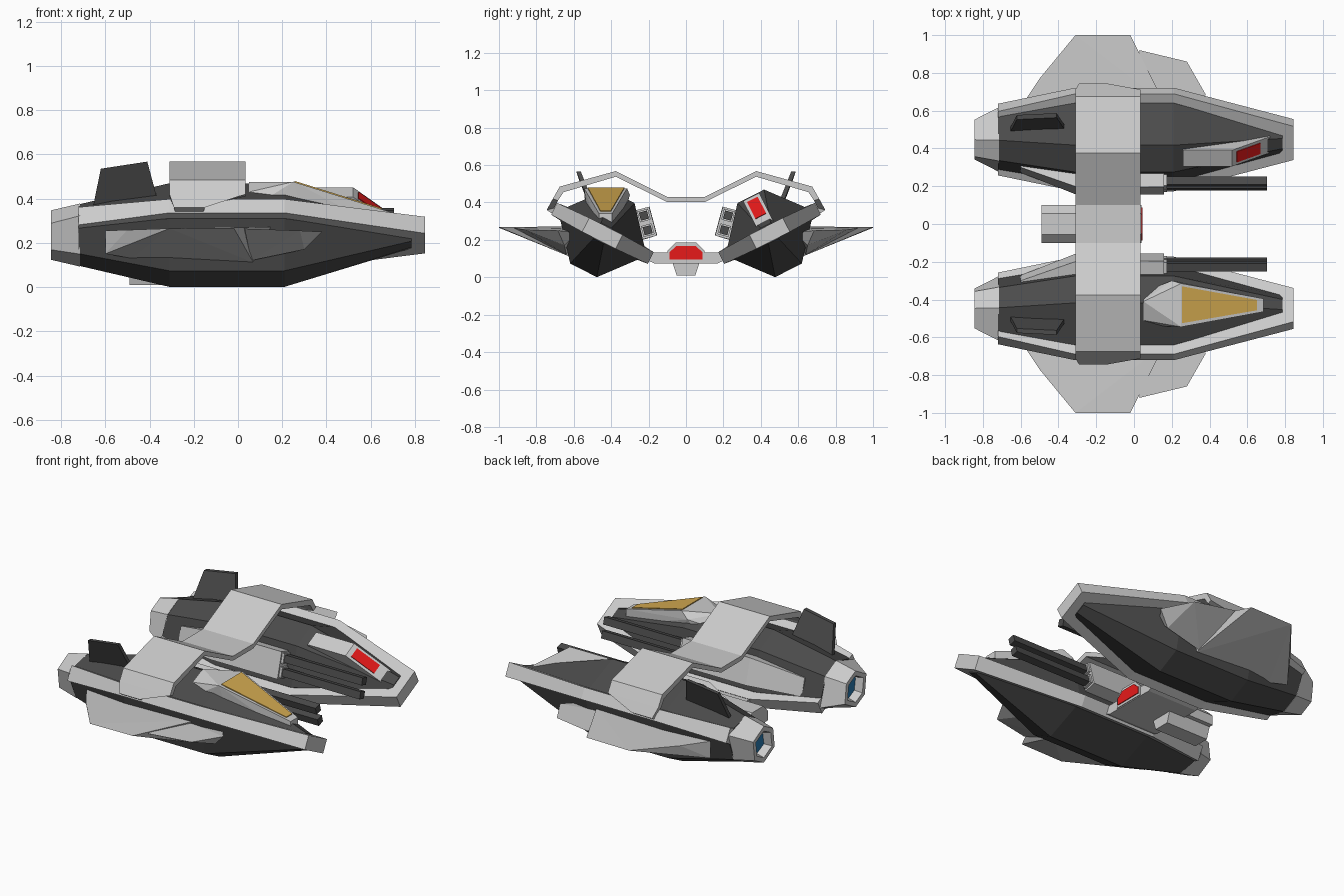
import bpy, bmesh
from math import sin, cos, radians

if "Cube" in bpy.data.objects:
    bpy.data.objects.remove(bpy.data.objects["Cube"])

C, S = cos(radians(27)), sin(radians(27))   # each hull is rolled 27 degrees
CY, CZ = 0.447, 0.235                       # hull axis


def material(name, rgb):
    m = bpy.data.materials.new(name)
    m.diffuse_color = (*rgb, 1)
    m.use_nodes = True
    m.node_tree.nodes["Principled BSDF"].inputs["Base Color"].default_value = m.diffuse_color
    return m


DARK = material("dark_plating", (0.07, 0.07, 0.07))
RED = material("red_lens", (0.8, 0.01, 0.01))
GOLD = material("gold_glass", (0.65, 0.4, 0.08))
BLUE = material("blue_glow", (0.02, 0.2, 0.45))


def finish(name, bm, mat):
    bmesh.ops.recalc_face_normals(bm, faces=bm.faces[:])
    me = bpy.data.meshes.new(name)
    bm.to_mesh(me)
    bm.free()
    ob = bpy.data.objects.new(name, me)
    bpy.context.collection.objects.link(ob)
    if mat:
        me.materials.append(mat)
    return ob


def loft(name, rings, mat=None):
    """Skin a list of equal-length rings and cap both ends."""
    bm = bmesh.new()
    rs = [[bm.verts.new(p) for p in r] for r in rings]
    n = len(rs[0])
    for a, b in zip(rs, rs[1:]):
        for i in range(n):
            j = (i + 1) % n
            bm.faces.new((a[i], a[j], b[j], b[i]))
    bm.faces.new(rs[0])
    bm.faces.new(rs[-1])
    return finish(name, bm, mat)


def solid(name, pts, mat=None):
    """Convex solid around a few points."""
    bm = bmesh.new()
    for p in pts:
        bm.verts.new(p)
    res = bmesh.ops.convex_hull(bm, input=bm.verts[:])
    junk = [v for v in res["geom_interior"] if isinstance(v, bmesh.types.BMVert)]
    bmesh.ops.delete(bm, geom=junk, context='VERTS')
    bmesh.ops.dissolve_limit(bm, angle_limit=radians(1), verts=bm.verts[:], edges=bm.edges[:])
    return finish(name, bm, mat)


def at(s, x, u, n):
    """Rolled hull coordinates to world, s = side."""
    return (x, s * (CY + u * C - n * S), CZ + u * S + n * C)


def section(s, x, prof):
    return [at(s, x, u, n) for u, n in prof]


def rect(w, h):
    return [(-w, -h), (w, -h), (w, h), (-w, h)]


def hexa(w, t, h):
    return [(-w, 0), (-t, -h), (t, -h), (w, 0), (t, h), (-t, h)]


def slab(name, prof, x0, x1, mat=None):
    return loft(name, [[(x, y, z) for y, z in prof] for x in (x0, x1)], mat)


for s, side in ((1, "left"), (-1, "right")):
    # Hull rim band
    loft(f"{side}_rim", [section(s, x, rect(w, h)) for x, w, h in (
        (-0.72, 0.19, 0.045), (-0.31, 0.29, 0.035), (0.21, 0.29, 0.035), (0.845, 0.1, 0.042))])

    # Dark deck and belly, mirror images across the rim
    for part, k in (("deck", 1), ("belly", -1)):
        rings = []
        for x, w, t, h in ((-0.72, 0.165, 0.06, 0.125), (-0.31, 0.235, 0.08, 0.222),
                           (0.21, 0.235, 0.08, 0.222), (0.785, 0.06, 0.03, 0.046)):
            rings.append(section(s, x, [(-w, 0), (w, 0), (w, 0.036 * k), (t, h * k),
                                        (-t, h * k), (-w, 0.036 * k)]))
        loft(f"{side}_{part}", rings, DARK)

    # Engine nozzle with recessed glow
    loft(f"{side}_nozzle", [section(s, x, hexa(w, t, h)) for x, w, t, h in (
        (-0.715, 0.192, 0.062, 0.128), (-0.845, 0.118, 0.05, 0.1),
        (-0.845, 0.088, 0.037, 0.073), (-0.79, 0.075, 0.03, 0.06))])
    loft(f"{side}_engine_glow", [section(s, x, hexa(0.075, 0.03, 0.06)) for x in (-0.789, -0.798)], BLUE)

    # Tail fin on the deck
    edge = [(-0.66, 0.49, 0.34), (-0.62, 0.565, 0.535), (-0.41, 0.575, 0.567), (-0.36, 0.5, 0.38)]
    loft(f"{side}_tail_fin", [[(x, s * (y + d), z) for x, y, z in edge] for d in (-0.012, 0.012)], DARK)

    # Side wing and its forward winglet
    solid(f"{side}_wing", [(x, s * y, z) for x, y, z in (
        (-0.6, 0.62, 0.255), (-0.5, 0.77, 0.258), (-0.31, 1, 0.265), (-0.02, 1, 0.268),
        (0.16, 0.64, 0.272), (-0.6, 0.62, 0.15), (-0.48, 0.6, 0.13),
        (0.07, 0.62, 0.11), (-0.3, 0.5, 0.15), (-0.3, 0.5, 0.26))])
    solid(f"{side}_winglet", [(x, s * y, z) for x, y, z in (
        (0.03, 0.92, 0.264), (0.28, 0.86, 0.255), (0.38, 0.685, 0.25), (0.3, 0.65, 0.17),
        (0.06, 0.64, 0.12), (0, 0.64, 0.265), (0.3, 0.58, 0.24))])

    # Gun pod, leaning outward, tapering aft
    def pod(x, a, b, w, h):
        cl, sl = cos(radians(15)), sin(radians(15))
        return [(x, s * (a + u * cl + n * sl), b - u * sl + n * cl) for u, n in rect(w, h)]
    loft(f"{side}_gun_pod", [pod(-0.6, 0.31, 0.235, 0.025, 0.055), pod(-0.3, 0.215, 0.29, 0.042, 0.08),
                             pod(0.16, 0.215, 0.29, 0.04, 0.08)])
    for i, (y, z) in enumerate(((0.225, 0.33), (0.205, 0.252))):
        loft(f"{side}_gun_barrel_{i}", [pod(x, y, z, 0.022, 0.022) for x in (0.1, 0.705)], DARK)
        loft(f"{side}_gun_collar_{i}", [pod(x, y, z, 0.03, 0.03) for x in (0.1, 0.175)])

# Upper bridge: outer y, z, inner y, z, rear x, front x
half = [(0.69, 0.325, 0.66, 0.345, -0.28, -0.16), (0.745, 0.36, 0.705, 0.37, -0.29, -0.15),
        (0.712, 0.42, 0.685, 0.41, -0.31, 0.035), (0.675, 0.485, 0.655, 0.455, -0.31, 0.035),
        (0.375, 0.568, 0.375, 0.538, -0.31, 0.035), (0.1, 0.43, 0.1, 0.402, -0.31, 0.035)]
full = half + [(-a, b, -c, d, e, f) for a, b, c, d, e, f in reversed(half)]
loft("upper_bridge", [[(e, a, b), (f, a, b), (f, c, d), (e, c, d)] for a, b, c, d, e, f in full])

# Lower bridge, centre housing, lens and keel block
slab("lower_bridge", [(-0.3, 0.13), (-0.17, 0.075), (0.17, 0.075), (0.3, 0.13),
                      (0.3, 0.19), (0.18, 0.132), (-0.18, 0.132), (-0.3, 0.19)], -0.31, 0.035)
slab("centre_housing", [(-0.1, 0.08), (0.1, 0.08), (0.1, 0.14), (0.055, 0.185),
                        (-0.055, 0.185), (-0.1, 0.14)], -0.49, 0.04)
slab("front_lens", [(-0.088, 0.095), (0.088, 0.095), (0.088, 0.135), (0.05, 0.168),
                    (-0.05, 0.168), (-0.088, 0.135)], 0.03, 0.045, RED)
slab("keel_block", [(-0.05, 0.01), (0.05, 0.01), (0.075, 0.085), (-0.075, 0.085)], -0.49, -0.2)

# Cockpit canopy on the right hull
solid("canopy", [(0.05, -0.41, 0.475), (0.05, -0.51, 0.43), (0.13, -0.54, 0.4), (0.25, -0.545, 0.476),
                 (0.25, -0.315, 0.476), (0.2, -0.3, 0.44), (0.05, -0.36, 0.4), (0.685, -0.465, 0.34),
                 (0.685, -0.395, 0.34), (0.685, -0.465, 0.25), (0.685, -0.395, 0.25),
                 (0.1, -0.53, 0.3), (0.1, -0.35, 0.3), (0.3, -0.52, 0.3), (0.3, -0.34, 0.3)])
glass = [(0.255, -0.525, 0.476), (0.255, -0.33, 0.476), (0.65, -0.402, 0.352), (0.65, -0.457, 0.352)]
loft("canopy_glass", [[(x, y, z + d) for x, y, z in glass] for d in (-0.01, 0.004)], GOLD)

# Sensor box with red lens on the left hull
loft("sensor_box", [[at(1, x, u, n) for x, n in ((0.26, 0.1), (0.26, 0.218), (0.52, 0.218), (0.72, 0.06), (0.72, 0.02))]
                    for u in (-0.048, 0.048)])
loft("sensor_lens", [[at(1, x, u, n) for x, n in ((0.54, 0.19), (0.545, 0.204), (0.67, 0.105), (0.66, 0.095))]
                     for u in (-0.032, 0.032)], RED)
